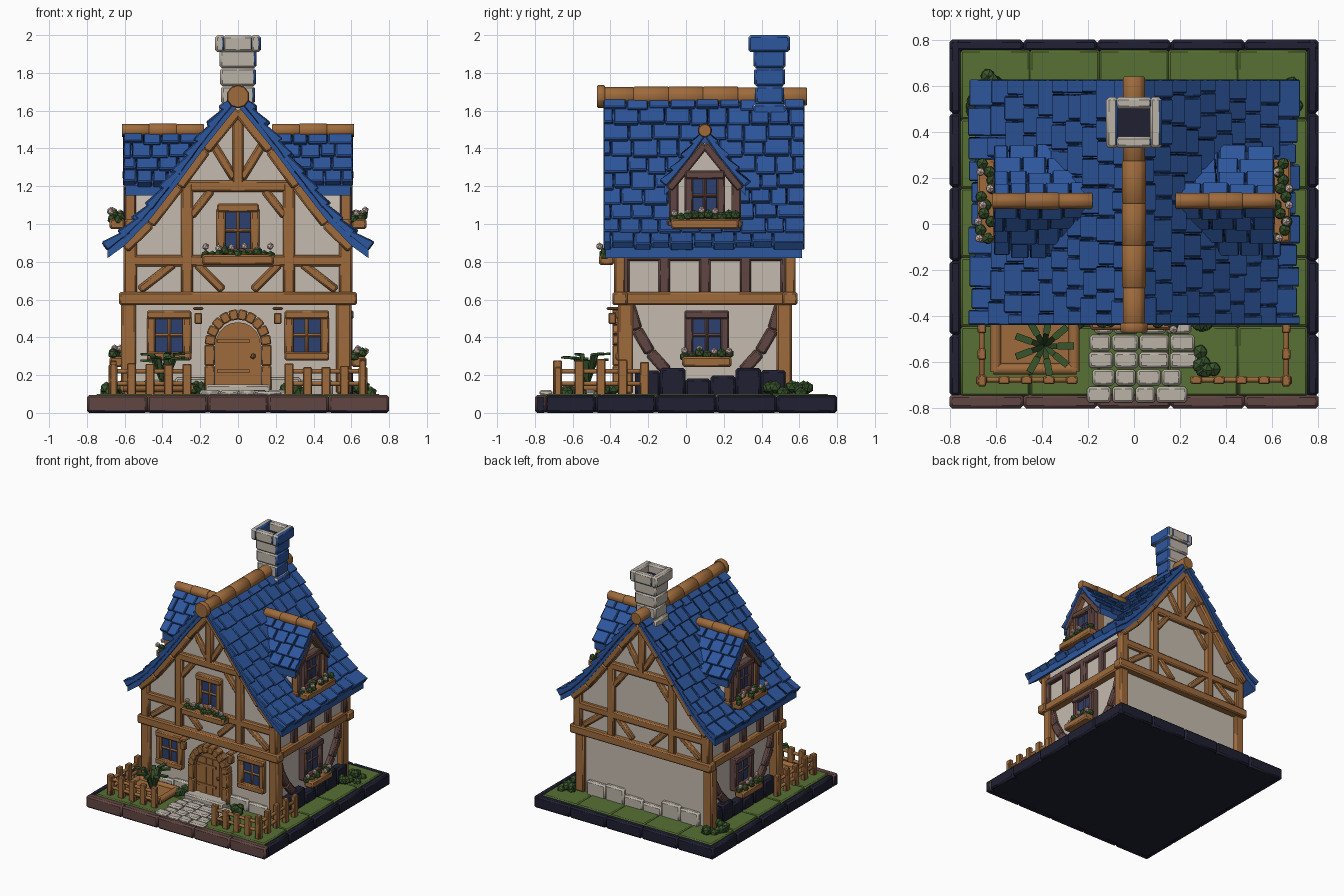
import bpy, bmesh, math, random
from mathutils import Vector, Matrix

random.seed(4)
if "Cube" in bpy.data.objects:
    bpy.data.objects.remove(bpy.data.objects["Cube"])
X, Y, Z = Vector((1, 0, 0)), Vector((0, 1, 0)), Vector((0, 0, 1))


def material(name, *rgb):
    m = bpy.data.materials.new(name)
    m.use_nodes = True
    m.diffuse_color = (*rgb, 1)
    m.node_tree.nodes["Principled BSDF"].inputs["Base Color"].default_value = (*rgb, 1)
    return m


blue = material("roof blue", .027, .095, .34)
wood = material("warm wood", .34, .145, .045)
dark = material("dark wood", .12, .062, .055)
plaster = material("plaster", .56, .5, .43)
stone = material("pale stone", .5, .45, .39)
navy = material("dark slate", .014, .014, .032)
grass = material("grass", .095, .16, .035)
leaf = material("leaf green", .04, .09, .025)
petal = material("petal", .6, .45, .42)
glass = material("window glass", .025, .05, .16)


def finish(bm, name, mats, bevel=.01, rule=None):
    if bevel:
        bmesh.ops.bevel(bm, geom=bm.edges[:], offset=bevel, segments=1, affect='EDGES')
    bmesh.ops.recalc_face_normals(bm, faces=bm.faces[:])
    bm.normal_update()
    for f in bm.faces:
        f.smooth = True
        f.material_index = int(rule(f.normal)) if rule else 0
    me = bpy.data.meshes.new(name)
    bm.to_mesh(me)
    bm.free()
    for m in mats:
        me.materials.append(m)
    me.set_sharp_from_angle(angle=math.radians(40))
    bpy.context.collection.objects.link(bpy.data.objects.new(name, me))


def box(bm, lo, hi):
    lo, hi = Vector(lo), Vector(hi)
    bmesh.ops.create_cube(bm, size=1, matrix=Matrix.Translation((lo + hi) / 2) @ Matrix.Diagonal((*(hi - lo), 1)))


def beam(bm, p, q, w, d, n):
    x = q - p
    n = (n - x * n.dot(x) / x.length_squared).normalized()
    m = Matrix((x, n * d, x.normalized().cross(n) * w)).transposed().to_4x4()
    m.translation = (p + q) / 2
    bmesh.ops.create_cube(bm, size=1, matrix=m)


def log(bm, p, q, r, seg=10):
    p, q = Vector(p), Vector(q)
    m = Matrix.Translation((p + q) / 2) @ (q - p).to_track_quat('Z', 'Y').to_matrix().to_4x4()
    bmesh.ops.create_cone(bm, cap_ends=True, segments=seg, radius1=r, radius2=r, depth=(q - p).length, matrix=m)


def prism(bm, pts, vec):
    a = [bm.verts.new(p) for p in pts]
    b = [bm.verts.new(Vector(p) + vec) for p in pts]
    bm.faces.new(a)
    bm.faces.new(b)
    for i in range(len(a)):
        bm.faces.new((a[i - 1], a[i], b[i], b[i - 1]))


def blob(bm, c, r):
    bmesh.ops.create_icosphere(bm, subdivisions=1, radius=r, matrix=Matrix.Translation(c))


# A facade is (origin, sideways, outward)
def at(face, u, v, d=0):
    return face[0] + face[1] * u + Z * v + face[2] * d


def bar(bm, face, u1, v1, u2, v2, w=.06, d=.06, off=0):
    beam(bm, at(face, u1, v1, off), at(face, u2, v2, off), w, d, face[2])


def window(face, name, u, v, w, h, mat):
    bm = bmesh.new()
    bar(bm, face, u - w / 2, v, u + w / 2, v, .004 + h, .02)
    finish(bm, name + "_glass", [glass], 0)
    bm = bmesh.new()
    for s in (-1, 1):
        bar(bm, face, u + s * w / 2, v - h / 2, u + s * w / 2, v + h / 2, .045, .07)
        bar(bm, face, u - w * .62, v + s * h / 2, u + w * .62, v + s * h / 2, .045, .085)
    bar(bm, face, u, v - h / 2, u, v + h / 2, .018, .04)
    bar(bm, face, u - w / 2, v, u + w / 2, v, .018, .04)
    finish(bm, name + "_frame", [mat], .008)


def planter(face, name, u, v, half):
    bm = bmesh.new()
    bar(bm, face, u - half, v, u + half, v, .055, .08, .07)
    finish(bm, name + "_box", [wood])
    green, bloom = bmesh.new(), bmesh.new()
    n = int(half * 60)
    for i in range(n):
        k = u + half * (2 * i / (n - 1) - 1) * .9
        blob(green, at(face, k, v + random.uniform(.02, .05), random.uniform(.04, .1)), .028)
        if i % 2 == 0:
            blob(bloom, at(face, k, v + random.uniform(.05, .075), random.uniform(.05, .11)), .02)
    finish(green, name + "_leaves", [leaf], 0)
    finish(bloom, name + "_flowers", [petal], 0)


def sample(pts, t):
    segs = list(zip(pts, pts[1:]))
    dist = t * sum((b - a).length for a, b in segs)
    for a, b in segs:
        if dist <= (b - a).length or b is pts[-1]:
            break
        dist -= (b - a).length
    d = (b - a).normalized()
    return a + d * dist, Vector((-d.y, d.x))


def shingles(bm, pts, a0, a1, rows, width, to3):
    for r in range(rows):
        a = a0
        while a < a1 - .001:
            b = a + width * random.uniform(.75, 1.25) * (.5 if r % 2 and a == a0 else 1)
            b = a1 if a1 - b < .04 else b
            vs, lift = [], random.uniform(.032, .045)
            for t, hi in ((max(0, r - .35), .012), (r + 1 + random.uniform(-.08, .12), lift)):
                p, n = sample(pts, t / rows)
                vs += [bm.verts.new(to3(p + n * h, e)) for e in (a + .002, b - .002) for h in (-.012, hi)]
            for q in ((0, 1, 3, 2), (4, 5, 7, 6), (0, 1, 5, 4), (2, 3, 7, 6), (0, 2, 6, 4), (1, 3, 7, 5)):
                bm.faces.new([vs[i] for i in q])
            a = b


def roof(name, pts, a0, a1, rows, width, to3, axis):
    tiles, deck = bmesh.new(), bmesh.new()
    for s in (-1, 1):
        shingles(tiles, pts, a0, a1, rows, width, lambda p, e: to3(s * p.x, p.y, e))
    ring = [(-p.x, p.y) for p in reversed(pts)] + [(p.x, p.y) for p in pts[1:]]
    ring += [(u, z - .055) for u, z in reversed(ring)]
    prism(deck, [to3(u, z, a0 + .015) for u, z in ring], axis * (a1 - a0 - .03))
    finish(tiles, name + "_shingles", [blue], .006)
    finish(deck, name + "_deck", [blue], 0)


# Ground: edge stones, grass tiles
front_rim, rim, turf = bmesh.new(), bmesh.new(), bmesh.new()
for i in range(5):
    a, b = -.8 + i * .32, -.48 + i * .32
    box(front_rim, (a, -.8, 0), (b, -.74, .095))
    box(rim, (a, .75, 0), (b, .8, .095))
    for s in (-1, 1):
        box(rim, (s * .775 - .025, max(a, -.745), 0), (s * .775 + .025, b, .095))
    for j in range(5):
        box(turf, (a * .94, -.745 + j * .3, .03), (b * .94, -.445 + j * .3, .1))
finish(front_rim, "front_edge_stones", [dark, navy], .012, lambda n: abs(n.x) > .8 or n.z < -.5)
box(rim, (-.78, -.78, .002), (.78, .78, .05))
finish(rim, "edge_stones", [navy], .012)
finish(turf, "lawn", [grass], .008)

# Walls
bm = bmesh.new()
box(bm, (-.55, -.33, .08), (.55, .53, .62))
gable = [(.57, .6), (.57, .93), (.465, 1.04), (.31, 1.24), (.17, 1.43), (0, 1.65)]
prism(bm, [(x, -.35, z) for x, z in gable + [(-x, z) for x, z in reversed(gable[:-1])]], Y * .9)
finish(bm, "walls", [plaster], 0)

front = (Vector((0, -.35, 0)), X, -Y)
back = (Vector((0, .55, 0)), X, Y)
low_front = (Vector((0, -.33, 0)), X, -Y)
sides = {"left": (X * .57, Y, X), "right": (X * -.57, Y, -X)}

# Timber framing of both gables
for name, f in (("front", front), ("back", back)):
    bm = bmesh.new()
    bar(bm, f, -.63, .605, .63, .605, .07, .08)
    bar(bm, f, -.58, .805, .58, .805, .06)
    bar(bm, f, -.36, 1.2, .36, 1.2, .06)
    bar(bm, f, 0, 1.2, 0, 1.6, .06)
    for s in (-1, 1):
        bar(bm, f, s * .57, .62, s * .57, .92, .07)
        bar(bm, f, s * .27, .62, s * .27, 1.22, .065)
        bar(bm, f, s * .52, .65, s * .34, .79, .045, .05)
        bar(bm, f, s * .08, .65, s * .22, .79, .045, .05)
        bar(bm, f, s * .02, 1.24, s * .13, 1.42, .045, .05)
        bar(bm, f, s * .25, 1.04, s * .14, 1.18, .045, .05)
        rafter = [(0, 1.6), (.17, 1.39), (.31, 1.2), (.465, 1.0), (.6, .87)]
        for a, b in zip(rafter, rafter[1:]):
            bar(bm, f, s * a[0], a[1], s * b[0], b[1], .055, .1, .01)
    finish(bm, name + "_timbers", [wood])

# Side timbers, windows and planters
posts, rails = bmesh.new(), bmesh.new()
for name, f in sides.items():
    bar(rails, f, -.38, .605, .58, .605, .07, .08)
    bar(posts, f, -.36, .83, .56, .83, .05)
    for i in range(5):
        bar(posts, f, -.33 + i * .215, .63, -.33 + i * .215, .85)
    for s in (-1, 1):
        bow = [(.4, .57), (.36, .44), (.29, .32), (.2, .22)]
        for a, b in zip(bow, bow[1:]):
            bar(posts, f, .1 + s * a[0], a[1], .1 + s * b[0], b[1], .06, .05, -.01)
        box(rails, (f[0].x - .05, .1 + s * .42 - .04, .1), (f[0].x + .03, .1 + s * .42 + .04, .58))
    window(f, name + "_window", .11, .41, .19, .22, dark)
    planter(f, name + "_planter", .11, .27, .13)
finish(posts, "side_timbers", [dark])
finish(rails, "corner_posts_and_sills", [wood])

# Front windows, lanterns and planter
window(front, "upper_window", 0, .965, .18, .24, wood)
planter(front, "upper_planter", 0, .81, .19)
lamps = bmesh.new()
for s in (-1, 1):
    window(low_front, "lower_window", s * .365, .41, .19, .22, wood)
    bar(lamps, low_front, s * .21, .47, s * .21, .53, .04, .04, .06)
    bar(lamps, low_front, s * .21, .545, s * .21, .56, .055, .1, .04)
finish(lamps, "lanterns", [wood], .006)

# Arched door with surround
bm = bmesh.new()
arc = [(.12 * math.cos(math.pi * i / 10), .36 + .12 * math.sin(math.pi * i / 10)) for i in range(11)]
prism(bm, [at(low_front, u, v) for u, v in [(.12, .13)] + arc + [(-.12, .13)]], -Y * .025)
for u in (-.06, 0, .06):
    bar(bm, low_front, u - .027, .29, u + .027, .29, .3, .012, .026)
for v in (.22, .38):
    bar(bm, low_front, -.11, v, .06, v, .02, .012, .034)
blob(bm, at(low_front, .08, .3, .04), .016)
finish(bm, "door", [wood], 0)
bm = bmesh.new()
path = [(.15, .12), (.15, .25)] + [(u * 1.25, .36 + (v - .36) * 1.35) for u, v in arc] + [(-.15, .25), (-.15, .12)]
for a, b in zip(path, path[1:]):
    bar(bm, low_front, a[0], a[1], b[0], b[1], .055, .09, .015)
finish(bm, "door_surround", [wood], .006)

# Foundation blocks
pale, slate = bmesh.new(), bmesh.new()
for i in range(6):
    a, b, h = -.5 + i / 6, -.5 + (i + 1) / 6, random.uniform(.16, .22)
    box(pale, (a, .5, .08), (b, .56, h))
    if i not in (2, 3):
        box(pale, (a, -.355, .08), (b, -.3, h - .03))
    for s in (-1, 1):
        box(slate, (s * .57 - .04, a * .8 + .13, .08), (s * .57 + .04, b * .8 + .13, h + .02))
finish(pale, "foundation_stones", [stone], .012)
finish(slate, "side_foundation_stones", [navy], .012)

# Main roof and ridge
pts = [Vector(p) for p in ((0, 1.68), (.17, 1.47), (.31, 1.28), (.465, 1.08), (.6, .94), (.69, .875))]
roof("roof", pts, -.44, .63, 10, .115, lambda u, z, e: Vector((u, e, z)), Y)
bm = bmesh.new()
for i in range(6):
    log(bm, (0, -.46 + i * .183, 1.675), (0, -.275 + i * .183, 1.675), random.uniform(.05, .055))
log(bm, (0, -.47, 1.675), (0, -.43, 1.675), .062)
finish(bm, "ridge_log", [wood], .005)

# Dormers
small = [Vector(p) for p in ((0, 1.485), (.1, 1.34), (.215, 1.205))]
for side, f in sides.items():
    s = f[2].x
    bm = bmesh.new()
    prism(bm, [(s * .2, .1 + y, z) for y, z in ((-.16, .9), (.16, .9), (.16, 1.23), (0, 1.44), (-.16, 1.23))], X * s * .36)
    finish(bm, side + "_dormer_walls", [plaster], 0)
    roof(side + "_dormer_roof", small, .2, .61, 4, .1, lambda u, z, e: Vector((s * e, .1 + u, z)), X * s)
    bm = bmesh.new()
    bar(bm, f, -.1, 1.0, .3, 1.0, .05, .06)
    for k in (-1, 1):
        bar(bm, f, .1 + k * .165, .95, .1 + k * .165, 1.24, .05, .06)
        bar(bm, f, .1, 1.42, .1 + k * .19, 1.185, .045, .07)
    finish(bm, side + "_dormer_timbers", [wood, dark], .008, lambda n: abs(n.x) > .6)
    window(f, side + "_dormer_window", .1, 1.15, .17, .22, dark)
    planter(f, side + "_dormer_planter", .1, 1.0, .18)
    bm = bmesh.new()
    for i in range(3):
        log(bm, (s * (.18 + i * .145), .1, 1.495), (s * (.325 + i * .145), .1, 1.495), .036 + .003 * (i % 2))
    finish(bm, side + "_dormer_ridge", [wood], .004)

# Chimney
bm = bmesh.new()
for i in range(6):
    k, z = random.uniform(-.006, .008), 1.35 + i * .095
    box(bm, (-.095 - k, .36 - k, z), (.095 + k, .525 + k, z + .097))
for s in (-1, 1):
    box(bm, (s * .095 - .026, .33, 1.91), (s * .095 + .026, .55, 2))
    box(bm, (-.08, .44 + s * .085 - .025, 1.912), (.08, .44 + s * .085 + .025, 1.998))
finish(bm, "chimney", [stone, blue], .012, lambda n: n.x > .6)
bm = bmesh.new()
box(bm, (-.075, .37, 1.9), (.075, .51, 1.935))
finish(bm, "chimney_flue", [navy], 0)

# Path and doorstep
bm = bmesh.new()
for j in range(5):
    x, y = -.19 + random.uniform(-.02, .02), -.775 + j * .075
    while x < .16:
        w = random.uniform(.08, .14)
        box(bm, (x, y, .09), (x + w - .006, y + .069, random.uniform(.112, .122)))
        x += w
box(bm, (-.17, -.45, .09), (.17, -.34, .15))
finish(bm, "path_stones", [stone], .01)

# Fences
bm = bmesh.new()
for s in (-1, 1):
    for i in range(5):
        x = s * (.27 + i * .098)
        box(bm, (x - .024, -.695, .09), (x + .024, -.66, random.uniform(.24, .29)))
        y = -.68 + i * .115
        box(bm, (s * .66 - .018, y - .024, .09), (s * .66 + .018, y + .024, random.uniform(.25, .29)))
    for z in (.155, .22):
        log(bm, (s * .25, -.675, z), (s * .68, -.675, z), .014, 6)
        log(bm, (s * .66, -.7, z), (s * .66, -.2, z), .014, 6)
finish(bm, "fences", [wood], .005)

# Garden bed, plant and bushes
bm = bmesh.new()
box(bm, (-.6, -.63, .09), (-.26, -.4, .14))
for y in (-.63, -.4):
    log(bm, (-.61, y, .135), (-.25, y, .135), .025)
for x in (-.6, -.26):
    log(bm, (x, -.64, .135), (x, -.39, .135), .025)
finish(bm, "garden_bed", [wood], 0)
bm = bmesh.new()
for i in range(9):
    d = Vector((math.cos(i * .7), math.sin(i * .7), 0))
    p = Vector((-.39, -.53, .13))
    q = p + d * .06 + Z * random.uniform(.14, .19)
    beam(bm, p, q, .025, .012, d)
    beam(bm, q, q + d * .07 + Z * .005, .03, .012, Z)
for x, y in ((.64, .45), (.66, .56), (-.64, .6), (-.66, .5), (.27, -.42), (-.23, -.4), (.3, -.6)):
    for i in range(6):
        blob(bm, Vector((x + random.uniform(-.05, .05), y + random.uniform(-.05, .05), random.uniform(.1, .14))), .035)
finish(bm, "plants", [leaf], 0)
